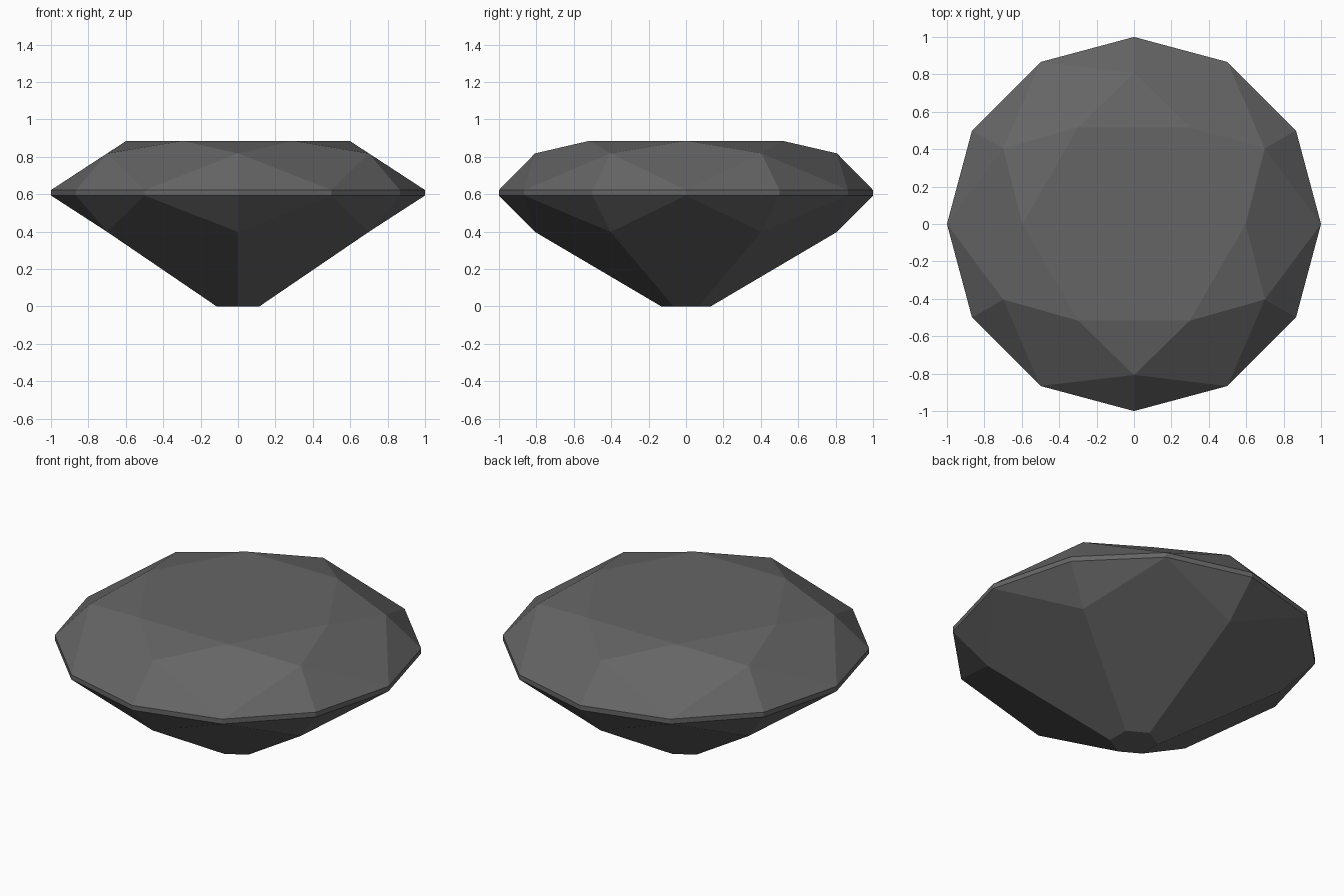
import bpy, bmesh
from math import cos, sin, radians

cube = bpy.data.objects.get("Cube")
if cube:
    bpy.data.objects.remove(cube, do_unlink=True)

# Material
grey = bpy.data.materials.new("dark_grey")
grey.use_nodes = True
colour = (0.13, 0.13, 0.13, 1)
grey.diffuse_color = colour
grey.node_tree.nodes["Principled BSDF"].inputs["Base Color"].default_value = colour

bm = bmesh.new()


def ring(count, radius, z, start=0):
    """Evenly spaced vertices around the vertical axis."""
    angles = [radians(start + i * 360 / count) for i in range(count)]
    return [bm.verts.new((radius * cos(a), radius * sin(a), z)) for a in angles]


# Rings from the bottom point to the flat top
culet = ring(6, 0.132, 0, 30)
lower = ring(6, 0.807, 0.398, 30)
girdle_low = ring(12, 1, 0.593)
girdle_high = ring(12, 1, 0.622)
upper = ring(6, 0.807, 0.818, 30)
table = ring(6, 0.597, 0.885)

# Flat top and bottom
bm.faces.new(table)
bm.faces.new(culet[::-1])

# Girdle band
for i in range(12):
    j = (i + 1) % 12
    bm.faces.new((girdle_low[i], girdle_low[j], girdle_high[j], girdle_high[i]))

for i in range(6):
    prev, nxt = i - 1, (i + 1) % 6
    a, b, c = 2 * i, 2 * i + 1, (2 * i + 2) % 12
    # Crown: kite, star and two girdle facets
    bm.faces.new((table[i], upper[prev], girdle_high[a], upper[i]))
    bm.faces.new((table[i], upper[i], table[nxt]))
    bm.faces.new((upper[i], girdle_high[a], girdle_high[b]))
    bm.faces.new((upper[i], girdle_high[b], girdle_high[c]))
    # Pavilion: main facet and two girdle facets
    bm.faces.new((girdle_low[a], lower[prev], culet[prev], culet[i], lower[i]))
    bm.faces.new((lower[i], girdle_low[b], girdle_low[a]))
    bm.faces.new((lower[i], girdle_low[c], girdle_low[b]))

bmesh.ops.recalc_face_normals(bm, faces=bm.faces)
mesh = bpy.data.meshes.new("cut_gem")
bm.to_mesh(mesh)
bm.free()
mesh.materials.append(grey)
gem = bpy.data.objects.new("cut_gem", mesh)
bpy.context.collection.objects.link(gem)
